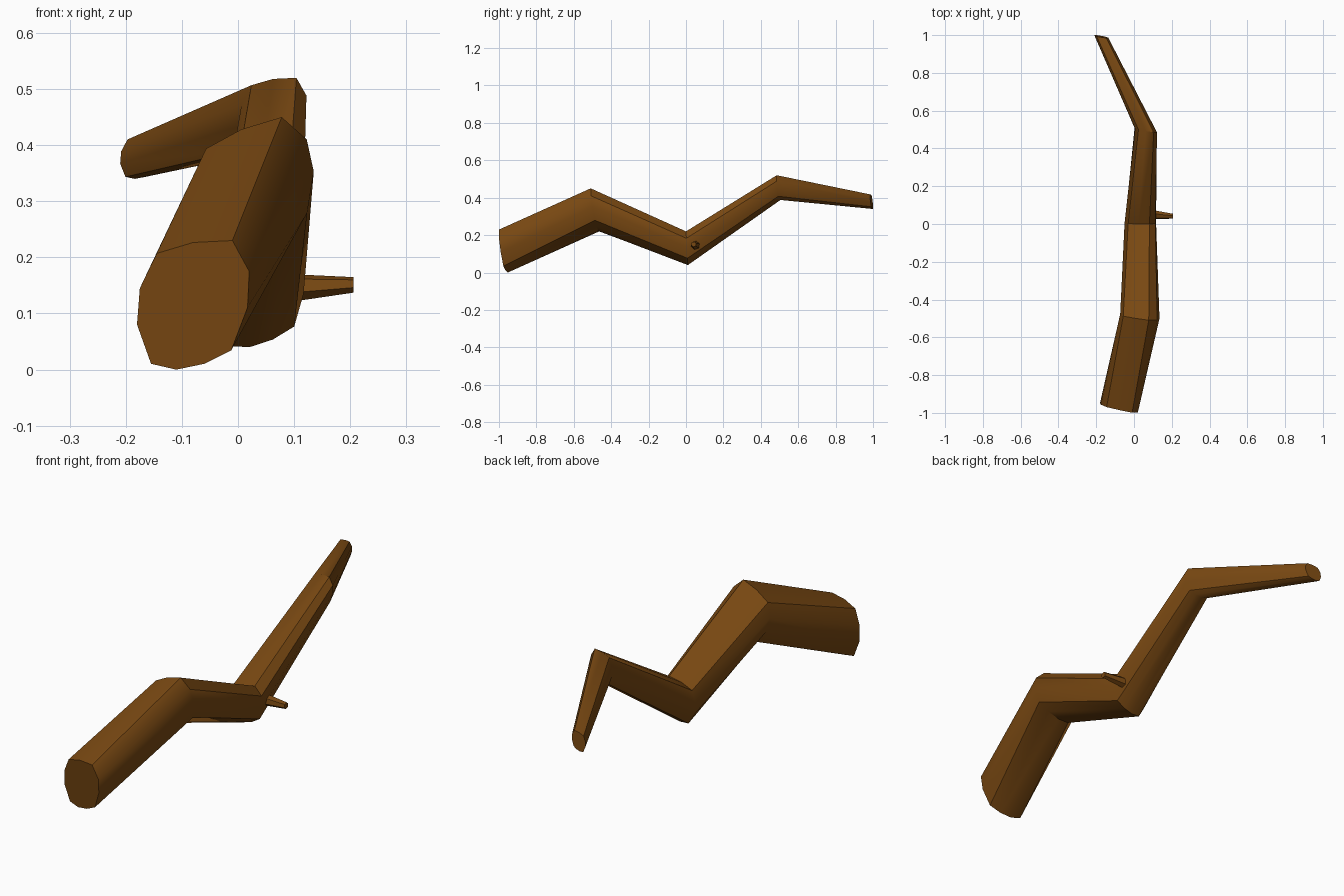
import bpy, bmesh, math

if "Cube" in bpy.data.objects:
    bpy.data.objects.remove(bpy.data.objects["Cube"])

# Bark colour
bark = bpy.data.materials.new("bark brown")
bark.diffuse_color = (0.19, 0.065, 0.006, 1)
bark.use_nodes = True
bark.node_tree.nodes["Principled BSDF"].inputs["Base Color"].default_value = bark.diffuse_color

# Irregular branch cross-section (x, z), clockwise from top left
PROFILE = [(-.65, .80), (.0, .97), (.70, 1.0), (1.0, .52), (.97, -.04), (.68, -.70),
           (.20, -.91), (-.30, -1.0), (-.75, -.91), (-1.0, -.30), (-.95, .26)]


def section(roll):
    """Profile rolled by some degrees and refitted to a -1..1 box."""
    c, s = math.cos(math.radians(roll)), math.sin(math.radians(roll))
    pts = [(x * c - z * s, x * s + z * c) for x, z in PROFILE]
    fit = []
    for k in (0, 1):
        lo, hi = min(p[k] for p in pts), max(p[k] for p in pts)
        fit.append([(2 * p[k] - lo - hi) / (hi - lo) for p in pts])
    return list(zip(*fit))


def loft(name, rings, angle):
    """Skin closed rings of points in order, with both ends capped."""
    bm = bmesh.new()
    loops = [[bm.verts.new(p) for p in r] for r in rings]
    n = len(loops[0])
    for a, b in zip(loops, loops[1:]):
        for i in range(n):
            j = (i + 1) % n
            bm.faces.new((a[i], a[j], b[j], b[i]))
    bm.faces.new(loops[0])
    bm.faces.new(loops[-1])
    bmesh.ops.recalc_face_normals(bm, faces=bm.faces)
    me = bpy.data.meshes.new(name)
    bm.to_mesh(me)
    bm.free()
    me.materials.append(bark)
    ob = bpy.data.objects.new(name, me)
    bpy.context.collection.objects.link(ob)
    bpy.ops.object.select_all(action='DESELECT')
    ob.select_set(True)
    bpy.context.view_layer.objects.active = ob
    bpy.ops.object.shade_smooth_by_angle(angle=math.radians(angle))
    return ob


# Main branch: x range, z range, centre y, y slant across, y slant up, roll
STATIONS = [
    (-.18, .02, .0, .23, -.972, -.020, -.013, 0),
    (-.073, .135, .22, .45, -.487, -.010, -.018, 15),
    (-.05, .117, .04, .22, .005, .0, -.005, 8),
    (.003, .122, .388, .52, .497, -.010, -.005, 0),
    (-.21, -.135, .34, .418, .992, -.006, -.004, 0),
]
rings = []
for x0, x1, z0, z1, cy, ax, az, roll in STATIONS:
    rings.append([((x0 + x1) / 2 + u * (x1 - x0) / 2,
                   cy + u * ax + w * az,
                   (z0 + z1) / 2 + w * (z1 - z0) / 2) for u, w in section(roll)])
loft("branch", rings, 35)

# Short tapering twig on the right side
twig = []
for x, y, z, r in ((.085, .052, .145, .026), (.206, .041, .151, .014)):
    twig.append([(x, y + r * math.cos(t), z + r * math.sin(t))
                 for t in (math.radians(20 + 60 * i) for i in range(6))])
loft("twig", twig, 35)
